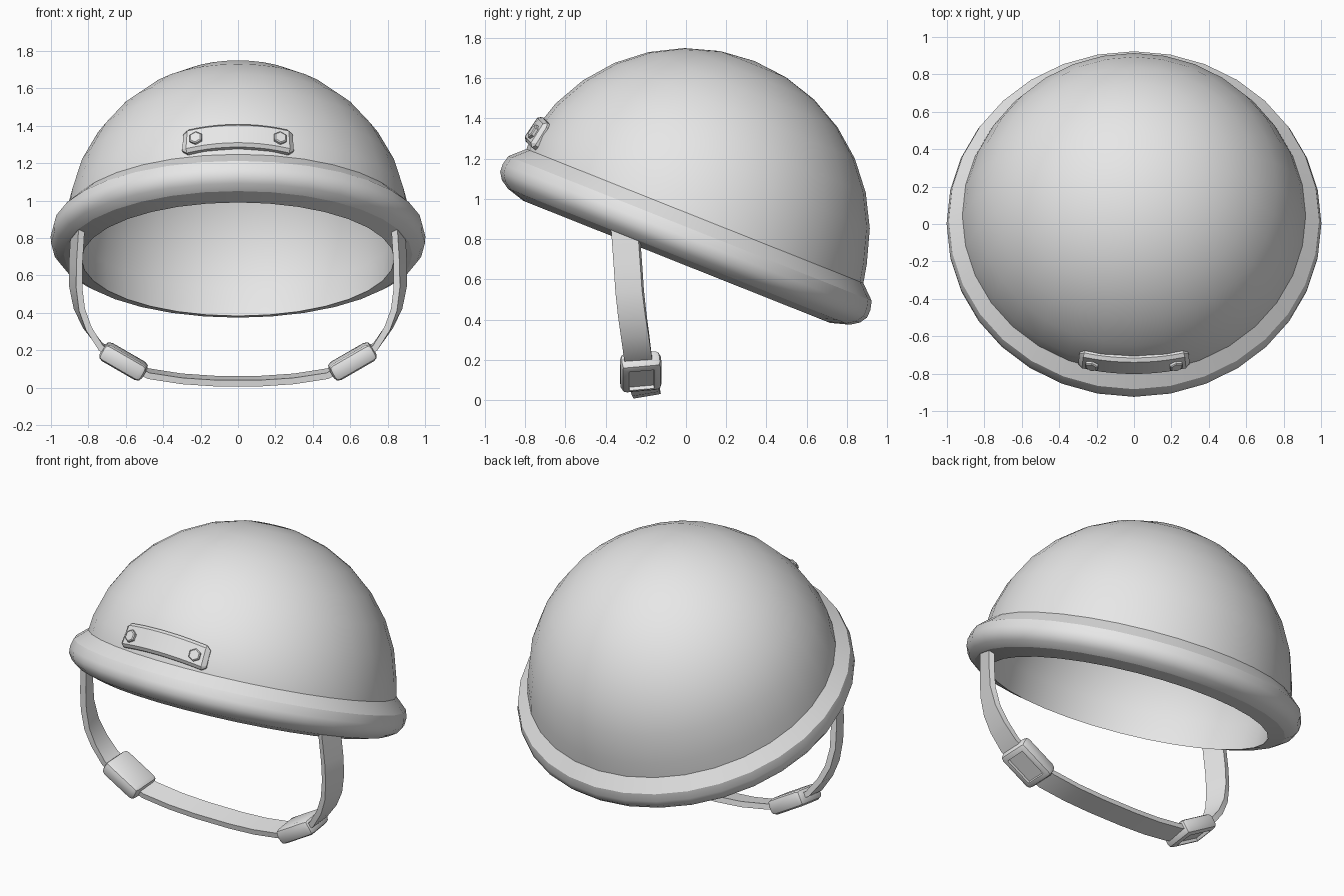
import bpy, bmesh, math
from mathutils import Matrix, Vector

if "Cube" in bpy.data.objects:
    bpy.data.objects.remove(bpy.data.objects["Cube"])

grey = bpy.data.materials.new("light_grey")
grey.diffuse_color = (0.8, 0.8, 0.8, 1)
grey.use_nodes = True
grey.node_tree.nodes["Principled BSDF"].inputs["Base Color"].default_value = grey.diffuse_color

# Helmet frame: tipped back about x, centred on the dome centre
TILT = Matrix.Translation((0, 0.004, 0.84)) @ Matrix.Rotation(math.radians(-21.7), 4, 'X')


def finish(name, bm, matrix=Matrix(), angle=35):
    bmesh.ops.recalc_face_normals(bm, faces=bm.faces)
    bm.transform(matrix)
    me = bpy.data.meshes.new(name)
    bm.to_mesh(me)
    bm.free()
    me.materials.append(grey)
    ob = bpy.data.objects.new(name, me)
    bpy.context.collection.objects.link(ob)
    bpy.ops.object.select_all(action='DESELECT')
    ob.select_set(True)
    bpy.context.view_layer.objects.active = ob
    bpy.ops.object.shade_smooth_by_angle(angle=math.radians(angle))
    return ob


def loft(bm, sections, caps=True):
    """Skin a list of closed cross-sections."""
    rows = [[bm.verts.new(p) for p in s] for s in sections]
    n = len(rows[0])
    for a, b in zip(rows, rows[1:]):
        for i in range(n):
            j = (i + 1) % n
            bm.faces.new((a[i], a[j], b[j], b[i]))
    if caps:
        bm.faces.new(rows[0])
        bm.faces.new(rows[-1])
    return rows


def ring(r, z, sx=1.0, sy=1.0, dy=0.0, n=32):
    return [(sx * r * math.cos(k * math.tau / n), sy * r * math.sin(k * math.tau / n) + dy, z)
            for k in range(n)]


# Helmet shell: outer dome, rolled rim, then the inner dome
step = math.pi / 16
outer = [ring(0.91 * math.sin(i * step), 0.91 * math.cos(i * step), 1.01) for i in range(1, 8)]
rim = [(0.918, 0.084), (0.99, 0.018), (1.002, -0.03), (0.999, -0.07), (0.975, -0.105), (0.932, -0.133), (0.836, -0.161)]
rim = [ring(r, z, 1, 0.982, 0.010) for r, z in rim]
inner = [ring(0.85 * math.sin(i * step), 0.85 * math.cos(i * step), 1, 0.985, 0.006) for i in range(8, 0, -1)]
bm = bmesh.new()
rows = loft(bm, outer + rim + inner, caps=False)
for row, z in ((rows[0], 0.91), (rows[-1], 0.85)):
    pole = bm.verts.new((0, 0, z))
    for k in range(32):
        bm.faces.new((row[k], row[(k + 1) % 32], pole))
# Hard edges: dome joint, rim top, rim underside, inner lip
for i in (7, 8, 12, 13):
    for k in range(32):
        bm.edges.get((rows[i][k], rows[i][(k + 1) % 32])).smooth = False
finish("helmet_shell", bm, TILT, 60)


# Front plate, bent around the dome and dropping towards its ends
def on_dome(az, r, v=0.0):
    el = math.radians(12.0 - 1.1 * (az / 0.3) ** 2)
    radial = Vector((math.sin(az) * math.cos(el), -math.cos(az) * math.cos(el), math.sin(el)))
    up = Vector((-math.sin(az) * math.sin(el), math.cos(az) * math.sin(el), math.cos(el)))
    return radial * r + up * v, radial


columns = [-19.2, -17.5] + [-14 + 3.5 * i for i in range(9)] + [17.5, 19.2]
sections = []
for deg in columns:
    end = abs(deg) > 18
    k, top = (0.72, 0.914) if end else (1, 0.931)
    cut = [(-0.073, 0.865), (-0.073, 0.914), (-0.056, top), (0.056, top), (0.073, 0.914), (0.073, 0.865)]
    sections.append([on_dome(math.radians(deg), r, v * k)[0] for v, r in cut])
bm = bmesh.new()
loft(bm, sections)
finish("front_plate", bm, TILT, 25)

# Hex bolts on the plate
for side, label in ((-1, "left"), (1, "right")):
    pos, radial = on_dome(math.radians(14.2 * side), 0.932, -0.006)
    bm = bmesh.new()
    bmesh.ops.create_cone(bm, cap_ends=True, segments=6, radius1=0.038, radius2=0.038, depth=0.024)
    top = max(bm.faces, key=lambda f: f.calc_center_median().z)
    bmesh.ops.inset_region(bm, faces=[top], thickness=0.007, depth=0.005)
    finish("bolt_" + label, bm, TILT @ Matrix.Translation(pos) @ radial.to_track_quat('Z', 'Y').to_matrix().to_4x4(), 20)

# Chin strap: flat ribbon swept along a mirrored path
half = [(0.855, -0.303, 0.87), (0.868, -0.288, 0.66), (0.868, -0.28, 0.54), (0.848, -0.267, 0.42),
        (0.805, -0.253, 0.32), (0.735, -0.24, 0.22), (0.61, -0.228, 0.14), (0.48, -0.212, 0.075),
        (0.3, -0.202, 0.047), (0.12, -0.196, 0.035)]
path = [Vector(p) for p in half] + [Vector((-x, y, z)) for x, y, z in reversed(half)]
sections = []
for i, p in enumerate(path):
    t = (path[min(i + 1, len(path) - 1)] - path[max(i - 1, 0)]).normalized()
    twist = 0.3 * min(1, max(0, (p.z - 0.1) / 0.4)) * (1 if p.x > 0 else -1)
    w = Vector((twist, 1, 0.17))
    w = (w - t * w.dot(t)).normalized()
    n = t.cross(w)
    sections.append([p + w * a * 0.069 + n * b * 0.017 for a, b in ((-1, -1), (1, -1), (1, 1), (-1, 1))])
bm = bmesh.new()
loft(bm, sections)
finish("chin_strap", bm)

# Strap buckles: chamfered blocks with a stepped window on the outward face
for side, label in ((-1, "left"), (1, "right")):
    along = Vector((math.cos(math.pi / 6), 0, side * 0.5))
    across = Vector((0, 1, 0.12))
    across = (across - along * across.dot(along)).normalized()
    normal = along.cross(across)
    m = Matrix((along, across, normal)).transposed().to_4x4()
    m.translation = (0.612 * side, -0.225, 0.14)
    bm = bmesh.new()
    bmesh.ops.create_cube(bm, size=1, matrix=Matrix.Diagonal((0.262, 0.205, 0.098, 1)))
    bmesh.ops.bevel(bm, geom=bm.edges[:], offset=0.03, segments=2, profile=0.5, affect='EDGES')
    face = min(bm.faces, key=lambda f: f.calc_center_median().z)
    bmesh.ops.inset_region(bm, faces=[face], thickness=0.014, depth=0)
    bmesh.ops.inset_region(bm, faces=[face], thickness=0.003, depth=-0.018)
    finish("buckle_" + label, bm, m, 32)
